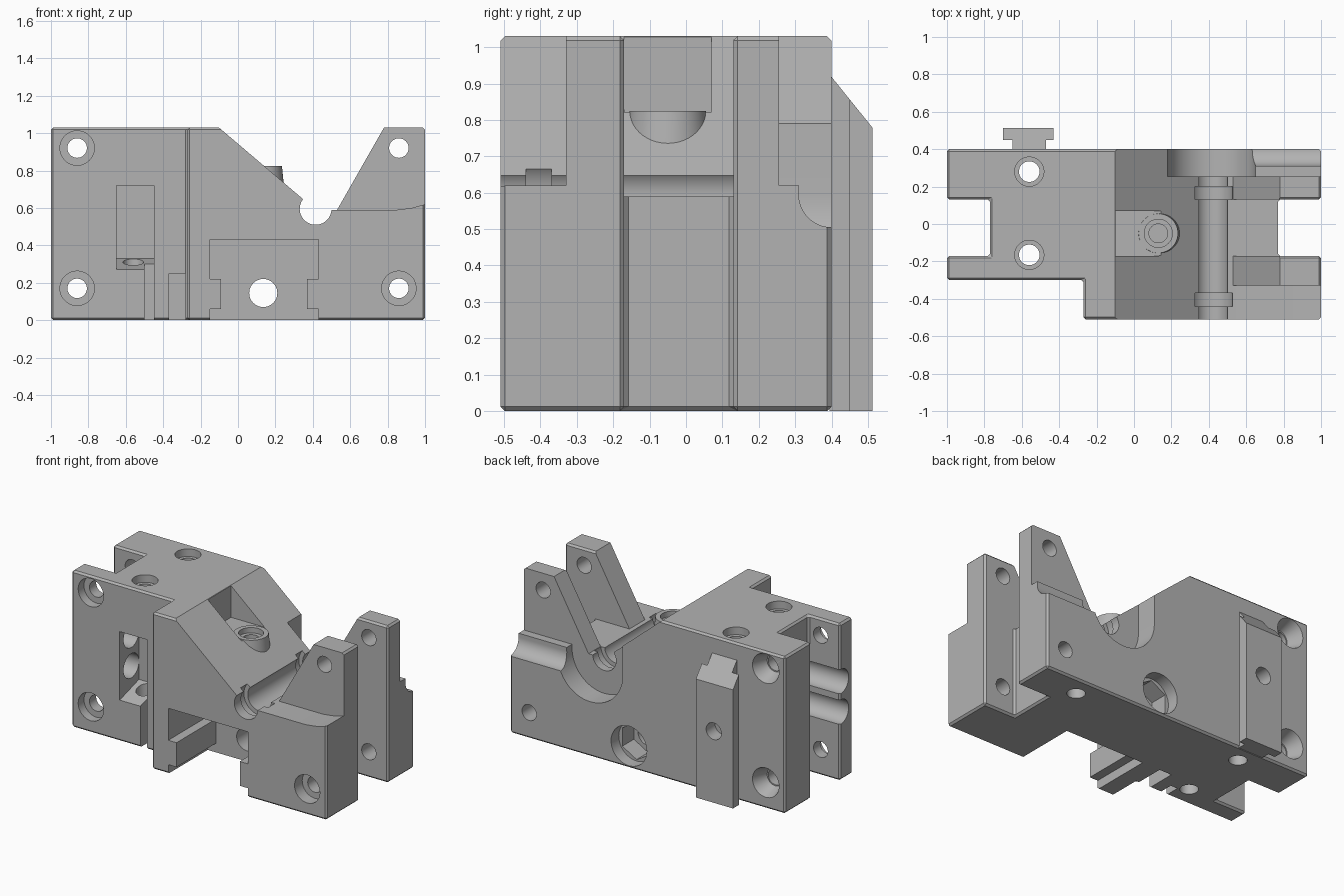
import bpy, bmesh, math
from mathutils import Matrix

old = bpy.data.objects.get("Cube")
if old:
    bpy.data.objects.remove(old, do_unlink=True)

grey = bpy.data.materials.new("machined_grey")
grey.use_nodes = True
grey.diffuse_color = (0.45, 0.45, 0.45, 1)
grey.node_tree.nodes["Principled BSDF"].inputs["Base Color"].default_value = (0.45, 0.45, 0.45, 1)


def finish(bm, name):
    bmesh.ops.recalc_face_normals(bm, faces=bm.faces[:])
    mesh = bpy.data.meshes.new(name)
    bm.to_mesh(mesh)
    bm.free()
    mesh.materials.append(grey)
    ob = bpy.data.objects.new(name, mesh)
    bpy.context.scene.collection.objects.link(ob)
    return ob


def prism(name, points, axis, lo, hi, chamfer=0):
    """Extrude a 2D outline along an axis."""
    place = {"x": lambda a, b, t: (t, a, b),
             "y": lambda a, b, t: (a, t, b),
             "z": lambda a, b, t: (a, b, t)}[axis]
    bm = bmesh.new()
    face = bm.faces.new([bm.verts.new(place(a, b, lo)) for a, b in points])
    ext = bmesh.ops.extrude_face_region(bm, geom=[face])
    for v in ext["geom"]:
        if isinstance(v, bmesh.types.BMVert):
            v.co["xyz".index(axis)] = hi
    bmesh.ops.recalc_face_normals(bm, faces=bm.faces[:])
    if chamfer:
        bmesh.ops.bevel(bm, geom=bm.edges[:], offset=chamfer, segments=1, affect="EDGES")
    return finish(bm, name)


def box(name, x, y, z, chamfer=0):
    return prism(name, [(x[0], y[0]), (x[1], y[0]), (x[1], y[1]), (x[0], y[1])],
                 "z", z[0], z[1], chamfer)


def rod(name, axis, a, b, lo, hi, r, r2=None, sides=48):
    """Cylinder or cone along an axis; a, b are the other two coordinates."""
    bm = bmesh.new()
    bmesh.ops.create_cone(bm, cap_ends=True, segments=sides, radius1=r,
                          radius2=r if r2 is None else r2, depth=hi - lo)
    mid = (lo + hi) / 2
    turn, pos = {"x": (Matrix.Rotation(math.pi / 2, 4, "Y"), (mid, a, b)),
                 "y": (Matrix.Rotation(-math.pi / 2, 4, "X"), (a, mid, b)),
                 "z": (Matrix.Identity(4), (a, b, mid))}[axis]
    bm.transform(Matrix.Translation(pos) @ turn)
    return finish(bm, name)


def combine(target, tool, op="DIFFERENCE"):
    mod = target.modifiers.new("combine", "BOOLEAN")
    mod.operation, mod.solver, mod.object = op, "EXACT", tool
    bpy.context.view_layer.objects.active = target
    bpy.ops.object.modifier_apply(modifier=mod.name)
    bpy.data.objects.remove(tool, do_unlink=True)


def arc(cx, cy, r, start, end, n=20):
    return [(cx + r * math.cos(math.radians(start + (end - start) * i / n)),
             cy + r * math.sin(math.radians(start + (end - start) * i / n)))
            for i in range(n + 1)]


# Main block: stepped footprint with a slot in each end
body = prism("clamp_body", [
    (-1, -.3), (-.27, -.3), (-.27, -.51), (1, -.51), (1, -.17), (.77, -.17),
    (.77, .13), (1, .13), (1, .4), (-1, .4), (-1, .13), (-.77, .13),
    (-.77, -.17), (-1, -.17)], "z", 0, 1.03, .012)


def cut(tool):
    combine(body, tool)


# Sloped valley, gap between towers, and shoulders beside them
cut(prism("valley", [(-.22, 1.13), (.415, .59), (.53, .59), (.838, 1.13)], "y", -.6, .6))
cut(box("tower_gap", (.42, 1.1), (-.17, .13), (.59, 1.2)))
cut(prism("front_shoulder", [(.5, .59), (.85, .59), (.93, .6), (1.02, .625),
                             (1.02, 1.2), (.5, 1.2)], "y", -.6, -.33))
cut(prism("rear_cove", [(.255, 1.2), (.255, .62), (.31, .62)]
          + arc(.4, .595, .09, 180, 270) + [(.45, .505), (.45, 1.2)], "x", .56, 1.1))

# Round rear recess, open upward
cut(prism("rear_recess", [(.18, 1.2)] + arc(.415, .595, .235, 180, 360, 32)
          + [(.65, 1.2)], "y", .255, .5))

# Shaft groove with two wider bushing seats
cut(rod("shaft_groove", "y", .415, .595, -.6, .6, .085))
for lo, hi in ((-.44, -.37), (.13, .2)):
    cut(rod("bushing_seat", "y", .415, .595, lo, hi, .113))

# Slope pocket with a raised round boss and its screw hole
cut(prism("slope_pocket", [(-.1, .07), (-.1, -.17)]
          + arc(.13, -.05, .12, -90, 90), "z", .82, 1.3))
combine(body, rod("boss", "z", .13, -.05, .62, .825, .125, .105), "UNION")
cut(rod("boss_hole", "z", .13, -.05, .46, .9, .05))
cut(rod("boss_counterbore", "z", .13, -.05, .79, .9, .075))

# Front slide channel with two inward ribs
half = [(.29, .43), (.29, .22), (.23, .22), (.23, .06), (.29, .06), (.29, -.1)]
cut(prism("slide_channel", [(.14 + a, b) for a, b in half]
          + [(.14 - a, b) for a, b in reversed(half)], "y", -.6, -.1))
cut(rod("channel_hole", "y", .135, .145, -.2, .5, .075))
cut(rod("channel_nut_seat", "y", .135, .145, .2, .38, .12, sides=6))
cut(rod("channel_counterbore", "y", .135, .145, .32, .5, .13))

# Front window with sloped sill, lower notch and narrow slit
cut(prism("window", [(-.4, .24), (-.1, .33), (-.1, .72), (-.4, .72)], "x", -.65, -.45))
cut(box("window_notch", (-.5, -.45), (-.4, -.2), (-.1, .4)))
cut(box("slit", (-.37, -.28), (-.4, -.1), (-.1, .25)))
for z in (.65, .45):
    cut(rod("side_bore", "x", -.18, z, -1.1, -.6, .08))

# Mounting holes through the ends
for x, z in ((-.86, .92), (-.86, .17), (.86, .17), (.86, .92)):
    cut(rod("mount_hole", "y", x, z, -.6, .6, .052))
    if x < 0:
        cut(rod("front_counterbore", "y", x, z, -.4, -.24, .092))
        cut(rod("rear_countersink", "y", x, z, .3, .41, .06, .1))
    elif z < .5:
        cut(rod("front_counterbore", "y", x, z, -.6, -.43, .092))

# Vertical holes in the top and the underside
for y in (.28, -.165):
    cut(rod("top_hole", "z", -.56, y, -.1, 1.2, .055))
    cut(rod("top_counterbore", "z", -.56, y, .98, 1.2, .078))
cut(rod("underside_hole", "z", .67, .27, -.1, .3, .055))

# T-shaped rear rail with a slanted top and a blind hole
rail = prism("rear_rail", [(-.65, .395), (-.47, .395), (-.47, .45), (-.43, .45),
                           (-.43, .512), (-.7, .512), (-.7, .45), (-.65, .45)],
             "z", 0, .95)
combine(rail, prism("rail_slant", [(.38, .943), (.53, .757), (.53, 1.1), (.38, 1.1)],
                    "x", -.8, -.3))
combine(rail, rod("rail_hole", "y", -.56, .47, .42, .6, .055))

# Smooth round walls, keep machined edges crisp
for ob in (body, rail):
    for poly in ob.data.polygons:
        poly.material_index = 0
    bpy.ops.object.select_all(action="DESELECT")
    ob.select_set(True)
    bpy.context.view_layer.objects.active = ob
    bpy.ops.object.shade_smooth_by_angle(angle=math.radians(30))
